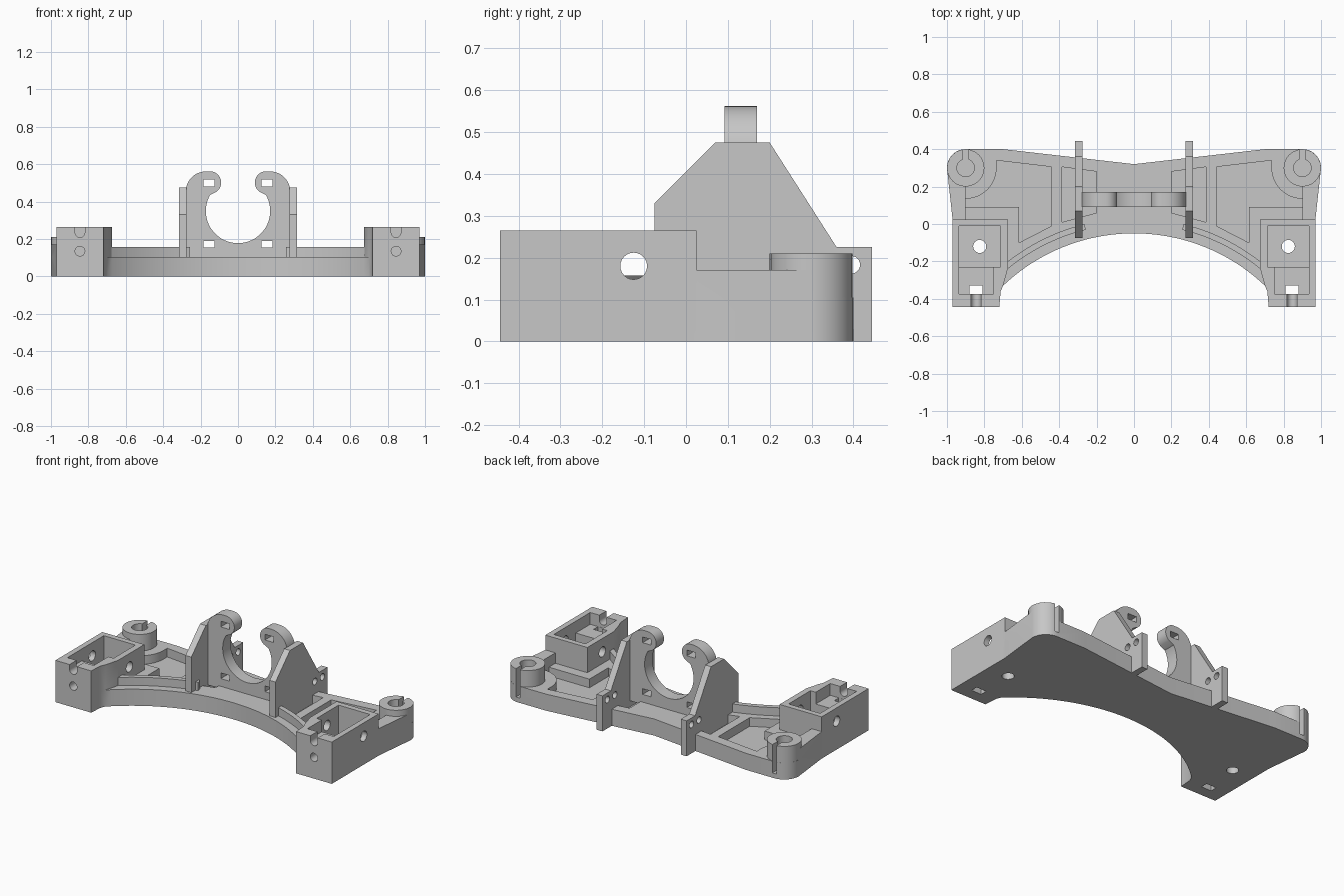
import bpy, bmesh
from math import sin, cos, asin, radians, degrees

cube = bpy.data.objects.get("Cube")
if cube:
    bpy.data.objects.remove(cube, do_unlink=True)

grey = bpy.data.materials.new("plain grey")
grey.use_nodes = True
grey.diffuse_color = (0.57, 0.57, 0.57, 1)
grey.node_tree.nodes["Principled BSDF"].inputs["Base Color"].default_value = (0.57, 0.57, 0.57, 1)


def prism(name, pts, axis, lo, hi, side=1):
    """Extrude a 2D outline along an axis; side -1 mirrors it across x."""
    place = {"z": lambda u, v, w: (side * u, v, w),
             "y": lambda u, v, w: (side * u, w, v),
             "x": lambda u, v, w: (side * w, u, v)}[axis]
    bm = bmesh.new()
    low = [bm.verts.new(place(u, v, lo)) for u, v in pts]
    high = [bm.verts.new(place(u, v, hi)) for u, v in pts]
    bm.faces.new(low)
    bm.faces.new(high)
    for i in range(len(pts)):
        j = (i + 1) % len(pts)
        bm.faces.new((low[i], low[j], high[j], high[i]))
    bmesh.ops.recalc_face_normals(bm, faces=bm.faces)
    me = bpy.data.meshes.new(name)
    bm.to_mesh(me)
    bm.free()
    me.materials.append(grey)
    ob = bpy.data.objects.new(name, me)
    bpy.context.collection.objects.link(ob)
    return ob


def arc(cx, cy, r, a0, a1, n=12):
    return [(cx + r * cos(radians(a0 + (a1 - a0) * i / n)),
             cy + r * sin(radians(a0 + (a1 - a0) * i / n))) for i in range(n + 1)]


def disc(cx, cy, r):
    return arc(cx, cy, r, 0, 360, 24)[:-1]


def rect(u0, u1, v0, v1):
    return [(u0, v0), (u1, v0), (u1, v1), (u0, v1)]


def mirrored(half):
    """Close a half outline whose points on the centre line are kept once."""
    return half + [(-u, v) for u, v in reversed(half) if abs(u) > 1e-5]


def combine(target, tool, operation="DIFFERENCE"):
    mod = target.modifiers.new("combine", "BOOLEAN")
    mod.operation = operation
    mod.solver = "EXACT"
    mod.object = tool
    bpy.context.view_layer.objects.active = target
    bpy.ops.object.modifier_apply(modifier=mod.name)
    bpy.data.objects.remove(tool, do_unlink=True)


TOP = 1          # cutters reach this height
SLAB = 0.105     # slab thickness
FLOOR = 0.05     # pocket floor height
ARC_Y = -1.065   # centre of the curved front edge
ARC_R = 1.015

# Base slab with curved front and shallow V back
sweep = degrees(asin(0.7 / ARC_R))
half = [(0, ARC_Y + ARC_R)] + arc(0, ARC_Y, ARC_R, 90, 90 - sweep, 20)[1:]
half += [(0.713, -0.36), (0.72, -0.445), (0.97, -0.445), (0.97, 0.025)]
half += arc(0.9, 0.3, 0.1, 0, 90) + [(0.7, 0.4), (0, 0.32)]
base = prism("base_frame", mirrored(half), "z", 0, SLAB)

box_outline = [(0.675, 0.025), (0.97, 0.025), (0.97, -0.445), (0.72, -0.445),
               (0.713, -0.36), (0.7, -0.33), (0.675, -0.24)]
side_rib = [(0.9, 0), (0.97, 0), (0.97, 0.025), (1, 0.3), (0.9, 0.3)]
front_rib = arc(0, ARC_Y, 1.066, 76, 50, 20) + arc(0, ARC_Y, 1.097, 50, 76, 20)
outer_pocket = [(0.44, 0.305), (0.735, 0.34)] + arc(0.9, 0.3, 0.165, 180, 270)
outer_pocket += [(0.9, 0.09), (0.615, 0.09), (0.615, -0.1), (0.44, -0.01)]
inner_pocket = [(0.2, 0.28), (0.385, 0.305), (0.385, 0.01), (0.2, 0.06)]

for s in (1, -1):
    # Curved front rib, side rib, end box and round boss
    for pts, height in ((front_rib, 0.157), (side_rib, 0.171),
                        (box_outline, 0.265), (disc(0.9, 0.3, 0.1), 0.21)):
        combine(base, prism("add", pts, "z", 0, height, s), "UNION")
    cuts = [
        # Floor pockets
        (outer_pocket, "z", FLOOR, TOP),
        (inner_pocket, "z", FLOOR, TOP),
        # Box cavity: deep rear part and raised front step
        (rect(0.713, 0.935, -0.23, -0.01), "z", 0.08, TOP),
        (rect(0.75, 0.935, -0.375, -0.22), "z", 0.19, TOP),
        # Box holes: floor, nut slot, side, front, front notch
        (disc(0.825, -0.12, 0.035), "z", -0.1, TOP),
        (rect(0.81, 0.88, -0.374, -0.33), "z", -0.1, TOP),
        (disc(-0.125, 0.18, 0.032), "x", 0.66, 1.1),
        (disc(0.845, 0.135, 0.026), "y", -0.6, -0.35),
        (arc(0.845, 0.235, 0.026, 180, 360) + [(0.871, 0.5), (0.819, 0.5)], "y", -0.6, -0.36),
        # Boss bore and rear slit
        (disc(0.9, 0.3, 0.047), "z", 0.03, TOP),
        (rect(0.886, 0.914, 0.3, 0.5), "z", 0.03, TOP),
    ]
    for pts, axis, lo, hi in cuts:
        combine(base, prism("cut", pts, axis, lo, hi, s))

# Open ring bracket with curled arms
half = [(0.28, 0.09)] + arc(0.17, 0.452, 0.11, 0, 90)
half += arc(0.15, 0.502, 0.06, 90, 235) + arc(0, 0.35, 0.172, 30, -90, 24)
bracket = prism("ring_bracket", mirrored(half), "y", 0.092, 0.17)
for s in (1, -1):
    for z in (0.5, 0.172):
        combine(bracket, prism("cut", rect(0.125, 0.185, z - 0.018, z + 0.018), "y", 0, 0.3, s))

# Upright gusset plates with rear tabs
gusset = [(-0.075, 0.1), (-0.075, 0.33), (0.07, 0.475), (0.2, 0.475), (0.36, 0.225),
          (0.445, 0.225), (0.445, 0), (0.33, 0), (0.33, 0.04), (0.03, 0.04), (0.03, 0.1)]
parts = [base, bracket]
for s, name in ((1, "left_gusset"), (-1, "right_gusset")):
    plate = prism(name, gusset, "x", 0.275, 0.316, s)
    for y in (0.395, 0.32):
        combine(plate, prism("cut", disc(y, 0.183, 0.021), "x", 0.2, 0.4, s))
    parts.append(plate)

# Smooth curved walls, keep sharp edges
bpy.ops.object.select_all(action="DESELECT")
for ob in parts:
    ob.select_set(True)
bpy.context.view_layer.objects.active = base
bpy.ops.object.shade_smooth_by_angle(angle=radians(25))
